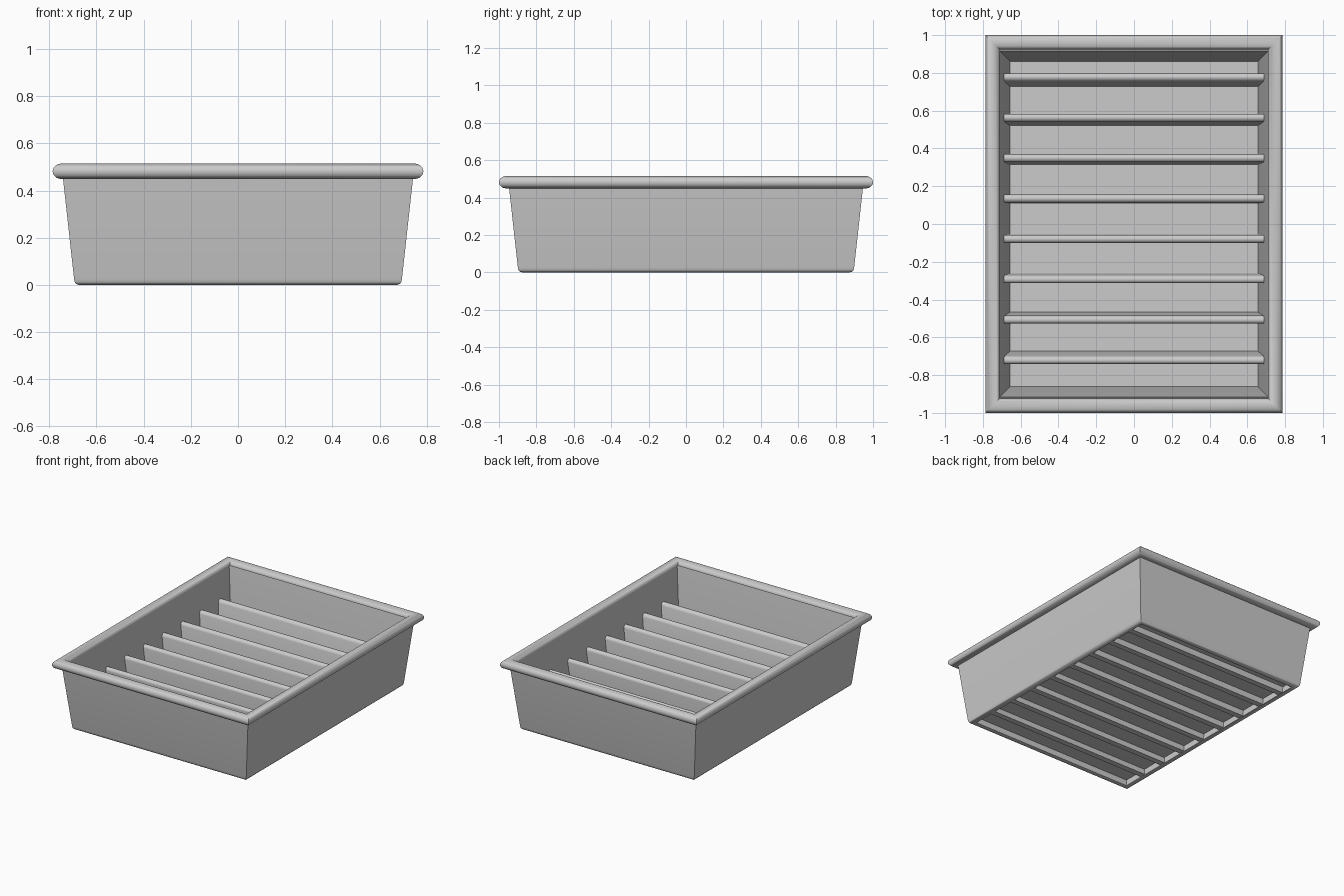
import bpy, bmesh, math

if "Cube" in bpy.data.objects:
    bpy.data.objects.remove(bpy.data.objects["Cube"])


def finish(name, bm):
    bmesh.ops.recalc_face_normals(bm, faces=bm.faces)
    me = bpy.data.meshes.new(name)
    bm.to_mesh(me)
    bm.free()
    ob = bpy.data.objects.new(name, me)
    bpy.context.collection.objects.link(ob)
    bpy.context.view_layer.objects.active = ob
    ob.select_set(True)
    bpy.ops.object.shade_smooth_by_angle(angle=math.radians(40))
    ob.select_set(False)
    return ob


def frame(name, hx, hy, profile):
    """Sweep a closed (offset, z) profile round a rectangle with mitred corners."""
    bm = bmesh.new()
    loops = [[bm.verts.new((sx * (hx + d), sy * (hy + d), z)) for d, z in profile]
             for sx, sy in ((-1, -1), (1, -1), (1, 1), (-1, 1))]
    n = len(profile)
    for i in range(4):
        a, b = loops[i], loops[(i + 1) % 4]
        for j in range(n):
            k = (j + 1) % n
            bm.faces.new((a[j], b[j], b[k], a[k]))
    return finish(name, bm)


# Sloping walls, slightly rounded at the foot
frame("tray_walls", 0.694, 0.898, [
    (-0.022, 0), (-0.008, 0.004), (-0.002, 0.012), (0.001, 0.025),
    (0.050, 0.47), (0.018, 0.49), (-0.039, 0.05), (-0.040, 0.004), (-0.032, 0)])

# Rolled rim
frame("rolled_rim", 0.748, 0.962, [
    (0.038 * math.cos(math.tau * i / 20), 0.482 + 0.033 * math.sin(math.tau * i / 20))
    for i in range(20)])

# Recessed floor
bm = bmesh.new()
bmesh.ops.create_cube(bm, size=1)
for v in bm.verts:
    v.co = (v.co.x * 1.33, v.co.y * 1.74, 0.053 + v.co.z * 0.012)
finish("tray_floor", bm)


def rib(name, y):
    """Round-topped divider that widens and fans outward with the walls."""
    r, top, foot = 0.021, 0.307, 0.006
    pts = [(-r, foot), (r, foot)]
    pts += [(r * math.cos(math.pi * i / 8), top - r + r * math.sin(math.pi * i / 8))
            for i in range(9)]
    bm = bmesh.new()
    ends = []
    for s in (-1, 1):
        ends.append([bm.verts.new((s * (0.656 + 0.106 * z),
                                   y * (0.952 + 0.048 * z / top) + t, z))
                     for t, z in pts])
    a, b = ends
    for j in range(len(pts)):
        k = (j + 1) % len(pts)
        bm.faces.new((a[j], a[k], b[k], b[j]))
    bm.faces.new(a)
    bm.faces.new(b)
    finish(name, bm)


# Eight dividers running across the tray
for i in range(8):
    rib(f"divider_rib_{i + 1}", -0.722 + i * 0.2143)
